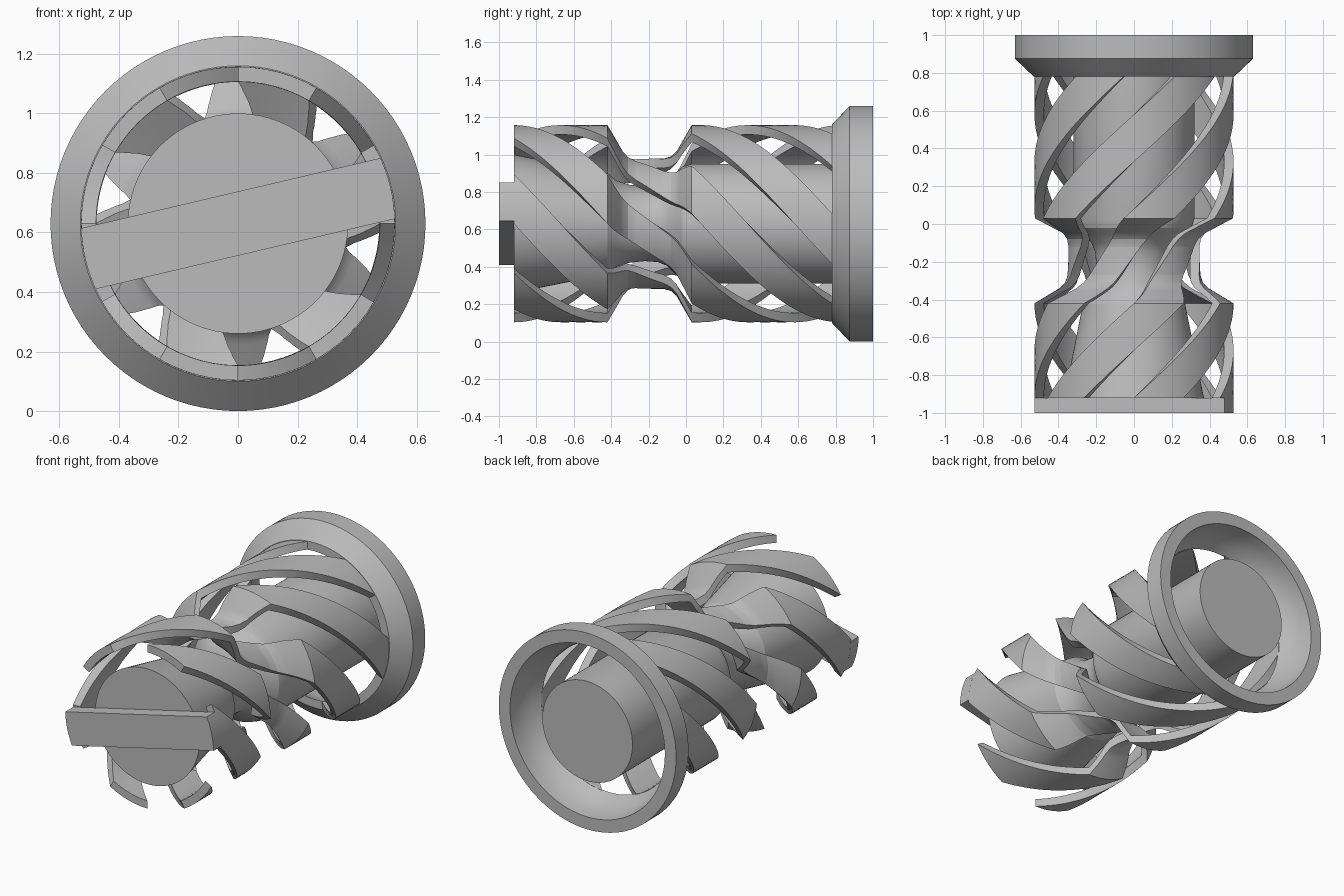
import bpy, bmesh, math

cube = bpy.data.objects.get("Cube")
if cube:
    bpy.data.objects.remove(cube, do_unlink=True)

AXIS_Z = 0.63      # height of the long axis
TWIST = 120        # degrees of helix per unit of length
FRONT, FLANGE = -0.92, 0.785

grey = bpy.data.materials.new("plain grey")
grey.use_nodes = True
colour = (0.5, 0.5, 0.5, 1)
grey.diffuse_color = colour
grey.node_tree.nodes["Principled BSDF"].inputs["Base Color"].default_value = colour


def point(r, deg, y):
    a = math.radians(deg)
    return (r * math.cos(a), y, AXIS_Z + r * math.sin(a))


def finish(name, bm):
    bmesh.ops.recalc_face_normals(bm, faces=bm.faces)
    mesh = bpy.data.meshes.new(name)
    bm.to_mesh(mesh)
    bm.free()
    mesh.materials.append(grey)
    ob = bpy.data.objects.new(name, mesh)
    bpy.context.collection.objects.link(ob)
    bpy.ops.object.select_all(action='DESELECT')
    ob.select_set(True)
    bpy.context.view_layer.objects.active = ob
    bpy.ops.object.shade_smooth_by_angle(angle=math.radians(25))
    return ob


def bridge(bm, a, b):
    """Join two closed loops of vertices with quads."""
    n = len(a)
    for i in range(n):
        j = (i + 1) % n
        bm.faces.new((a[i], a[j], b[j], b[i]))


def loft(name, loops, closed=False):
    bm = bmesh.new()
    rings = [[bm.verts.new(p) for p in loop] for loop in loops]
    for a, b in zip(rings, rings[1:]):
        bridge(bm, a, b)
    if closed:
        bridge(bm, rings[-1], rings[0])
    else:
        bm.faces.new(rings[0])
        bm.faces.new(rings[-1])
    return finish(name, bm)


def lathe(name, profile, closed=False, seg=96):
    return loft(name, [[point(r, 360 * i / seg, y) for i in range(seg)]
                       for y, r in profile], closed)


def interpolate(profile, y):
    for (y0, r0), (y1, r1) in zip(profile, profile[1:]):
        if y <= y1:
            return r0 + (r1 - r0) * (y - y0) / (y1 - y0)
    return profile[-1][1]


# Solid core: tapered nose, narrow waist, straight shank
lathe("core", [(FRONT, 0.37), (-0.42, 0.27), (-0.37, 0.23), (-0.3, 0.208),
               (-0.22, 0.2), (-0.15, 0.205), (-0.1, 0.225), (-0.05, 0.275),
               (-0.02, 0.305), (0.03, 0.32), (1, 0.32)])

# Rear flange ring with chamfered front and hollowed inside
lathe("flange", [(0.78, 0.53), (0.875, 0.63), (1, 0.63), (1, 0.55),
                 (0.94, 0.545), (0.88, 0.53), (0.83, 0.507), (0.78, 0.475)],
      closed=True)

# Six helical strips, pinched in at the waist
outline = [(FRONT, 0.527), (-0.42, 0.527), (-0.34, 0.395), (-0.31, 0.365),
           (-0.27, 0.352), (-0.2, 0.348), (-0.12, 0.348), (-0.08, 0.36),
           (-0.05, 0.387), (0.03, 0.527), (FLANGE, 0.527)]
steps = 60
stations = sorted({round(FRONT + (FLANGE - FRONT) * i / steps, 3)
                   for i in range(steps + 1)} | {y for y, r in outline})
across = [i * 5 for i in range(7)]
for k in range(6):
    loops = []
    for y in stations:
        r = interpolate(outline, y)
        turn = 60 * k - TWIST * (y - FRONT)
        loops.append([point(r, turn + a, y) for a in across] +
                     [point(r - 0.05, turn + a, y) for a in reversed(across)])
    loft(f"helical_strip_{k + 1}", loops)

# Cross bar over the front, with ends rounded to the strip radius
ends = [13.2 + half + 11.5 * (i / 4 - 1) for half in (0, 180) for i in range(9)]
loft("front_bar", [[point(0.527, a, y) for a in ends] for y in (-1, FRONT)])
